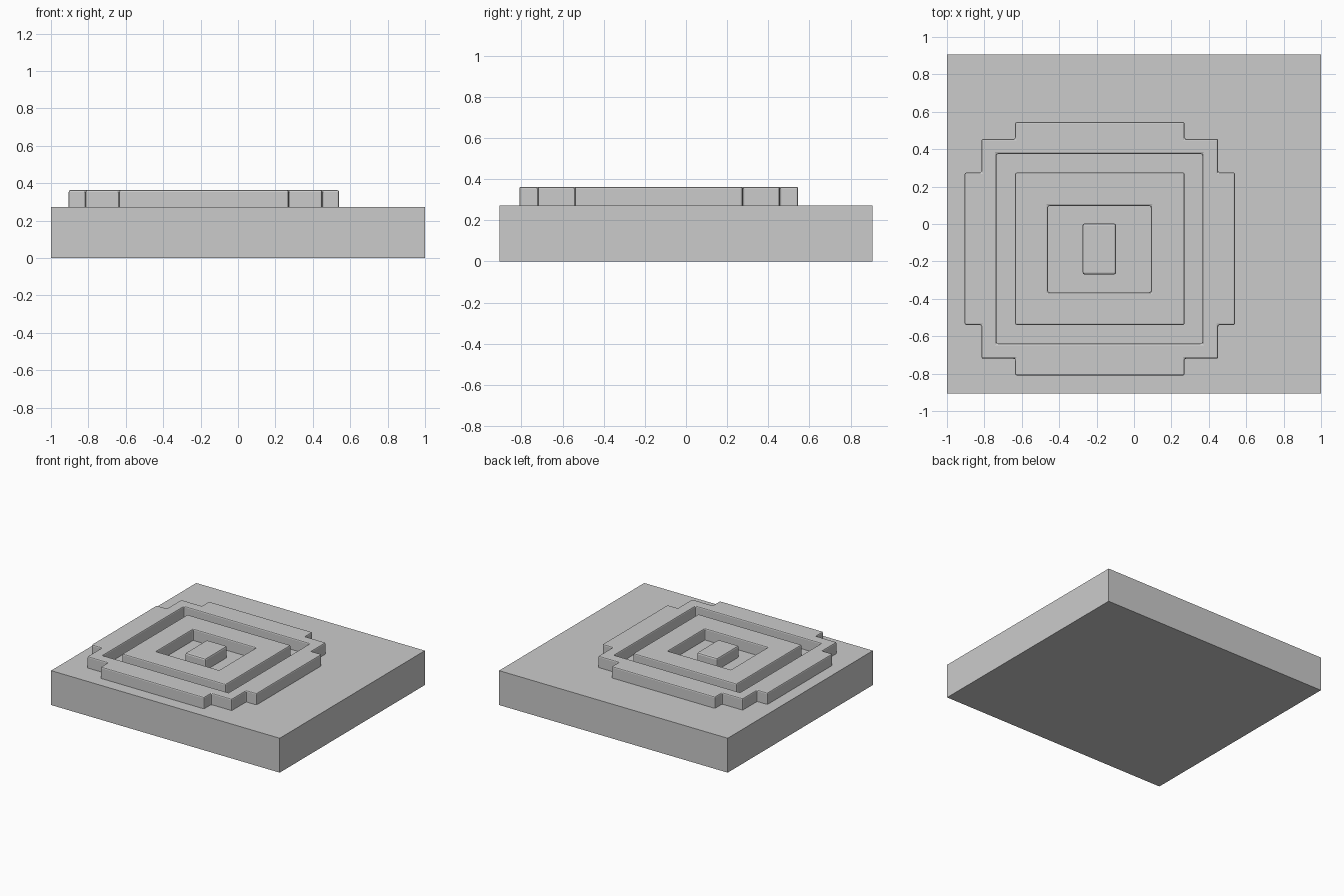
import bpy
import bmesh

if "Cube" in bpy.data.objects:
    bpy.data.objects.remove(bpy.data.objects["Cube"])

BASE_TOP = 0.272
RAISED_TOP = 0.363


def slab(name, xs, ys, top, thickness, keep=lambda i, j: True, bevel=0.0):
    """Flat grid of kept cells, thickened downwards, with optional soft edges."""
    bm = bmesh.new()
    grid = [[bm.verts.new((x, y, top)) for y in ys] for x in xs]
    for i in range(len(xs) - 1):
        for j in range(len(ys) - 1):
            if keep(i, j):
                bm.faces.new((grid[i][j], grid[i + 1][j],
                              grid[i + 1][j + 1], grid[i][j + 1]))
    bmesh.ops.delete(bm, geom=[v for v in bm.verts if not v.link_faces],
                     context='VERTS')
    mesh = bpy.data.meshes.new(name)
    bm.to_mesh(mesh)
    bm.free()
    obj = bpy.data.objects.new(name, mesh)
    bpy.context.collection.objects.link(obj)
    solid = obj.modifiers.new("Thickness", 'SOLIDIFY')
    solid.thickness = thickness
    solid.offset = -1
    if bevel:
        mod = obj.modifiers.new("Soft edges", 'BEVEL')
        mod.width = bevel
        mod.segments = 2
        mod.limit_method = 'ANGLE'
    return obj


def outer_cell(i, j):
    # stepped outline with a square opening, on a 7 x 7 grid
    a, b = min(i, 6 - i), min(j, 6 - j)
    return min(a, b) == 1 or (min(a, b) == 0 and max(a, b) == 3)


# Ground block
slab("base_block", (-1, 1), (-0.907, 0.907), BASE_TOP, BASE_TOP)

# Raised parts sink slightly into the base so their lower edges are hidden
DEPTH = RAISED_TOP - BASE_TOP + 0.02

# Stepped outer wall
slab("outer_wall",
     (-0.905, -0.815, -0.735, -0.635, 0.27, 0.365, 0.45, 0.54),
     (-0.81, -0.72, -0.64, -0.54, 0.275, 0.375, 0.455, 0.545),
     RAISED_TOP, DEPTH, outer_cell, 0.009)

# Square inner wall around the pit
slab("inner_wall", (-0.635, -0.46, 0.09, 0.27), (-0.54, -0.365, 0.097, 0.275),
     RAISED_TOP, DEPTH, lambda i, j: (i, j) != (1, 1), 0.009)

# Central block
slab("centre_block", (-0.275, -0.095), (-0.27, 0.003),
     RAISED_TOP, DEPTH, bevel=0.012)
